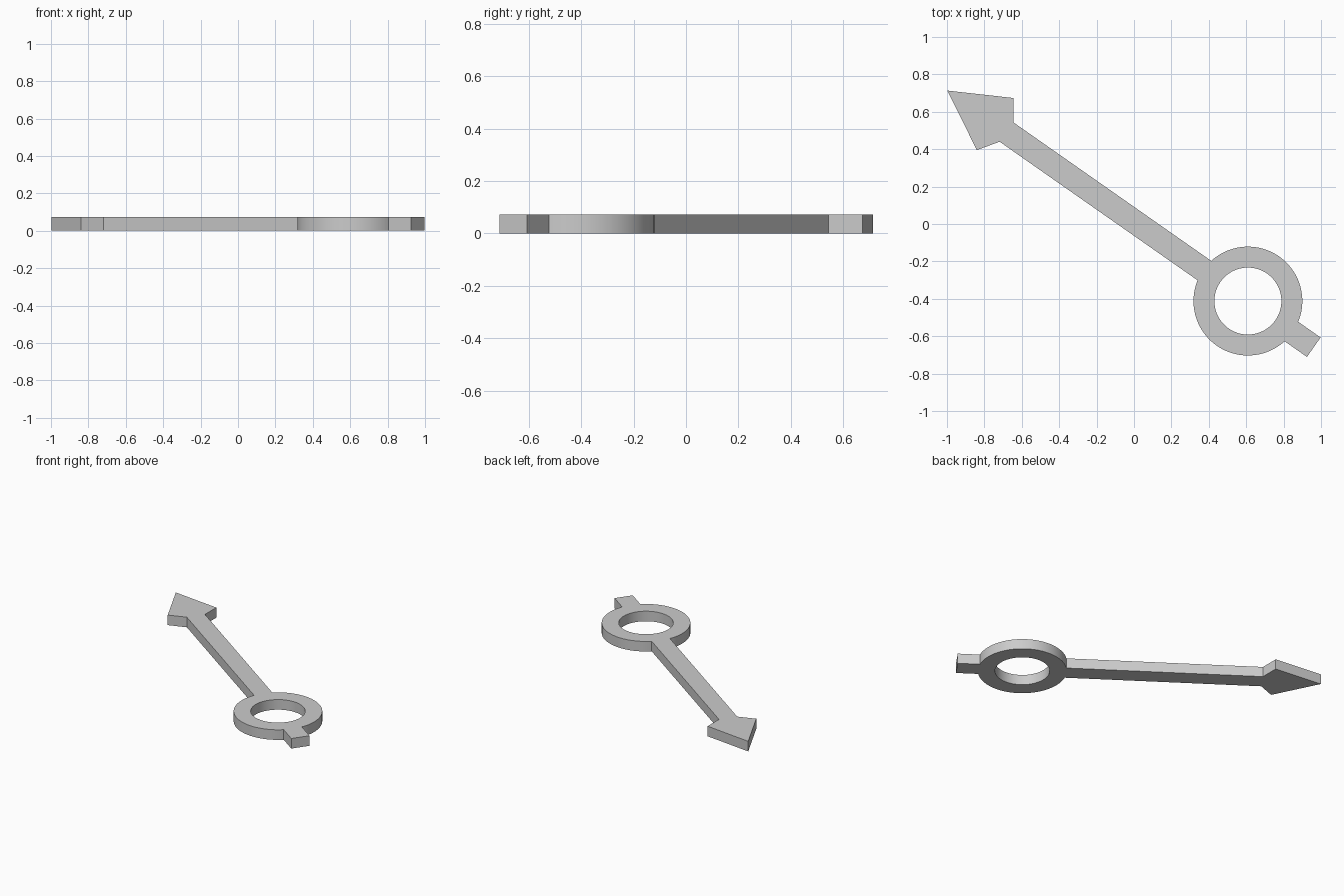
import bpy
import bmesh
from math import asin, cos, sin, pi, radians
from mathutils import Matrix

cube = bpy.data.objects.get("Cube")
if cube:
    bpy.data.objects.remove(cube, do_unlink=True)

THICK = 0.073
HALF = 0.0635            # half width of shaft and tail
OUTER, INNER = 0.291, 0.179
STEPS = 48

grey = bpy.data.materials.new("plain grey")
grey.use_nodes = True
colour = (0.6, 0.6, 0.6, 1)
grey.diffuse_color = colour
grey.node_tree.nodes["Principled BSDF"].inputs["Base Color"].default_value = colour

# Upper half of the outline, from arrow tip to tail, with the ring at the origin
gap = asin(HALF / OUTER)
upper = [(-1.962, 0), (-1.65, 0.17), (-1.576, HALF)]
for i in range(STEPS + 1):
    a = pi - gap - (pi - 2 * gap) * i / STEPS
    upper.append((OUTER * cos(a), OUTER * sin(a)))
upper.append((0.43, HALF))
outline = upper + [(x, -y) for x, y in reversed(upper[1:])]

# Round opening in the ring
count = 2 * STEPS
hole = [(INNER * cos(2 * pi * i / count), INNER * sin(2 * pi * i / count))
        for i in range(count)]

# Fill between both loops and extrude to a flat plate
bm = bmesh.new()
edges = []
for loop in (outline, hole):
    verts = [bm.verts.new((x, y, 0)) for x, y in loop]
    edges += [bm.edges.new((v, verts[i - 1])) for i, v in enumerate(verts)]
bmesh.ops.triangle_fill(bm, edges=edges, use_beauty=True, use_dissolve=False)
top = bmesh.ops.extrude_face_region(bm, geom=bm.faces[:])
bmesh.ops.translate(bm, vec=(0, 0, THICK),
                    verts=[g for g in top["geom"] if isinstance(g, bmesh.types.BMVert)])
bmesh.ops.recalc_face_normals(bm, faces=bm.faces[:])

# Turn the pointer to its diagonal and centre it
bm.transform(Matrix.Translation((0.609, -0.412, 0)) @ Matrix.Rotation(radians(-35), 4, "Z"))

mesh = bpy.data.meshes.new("ring_pointer_arrow")
bm.to_mesh(mesh)
bm.free()
mesh.materials.append(grey)
arrow = bpy.data.objects.new("ring_pointer_arrow", mesh)
bpy.context.collection.objects.link(arrow)

# Smooth ring walls, sharp plate edges
bpy.ops.object.select_all(action="DESELECT")
arrow.select_set(True)
bpy.context.view_layer.objects.active = arrow
bpy.ops.object.shade_smooth_by_angle(angle=radians(30))
